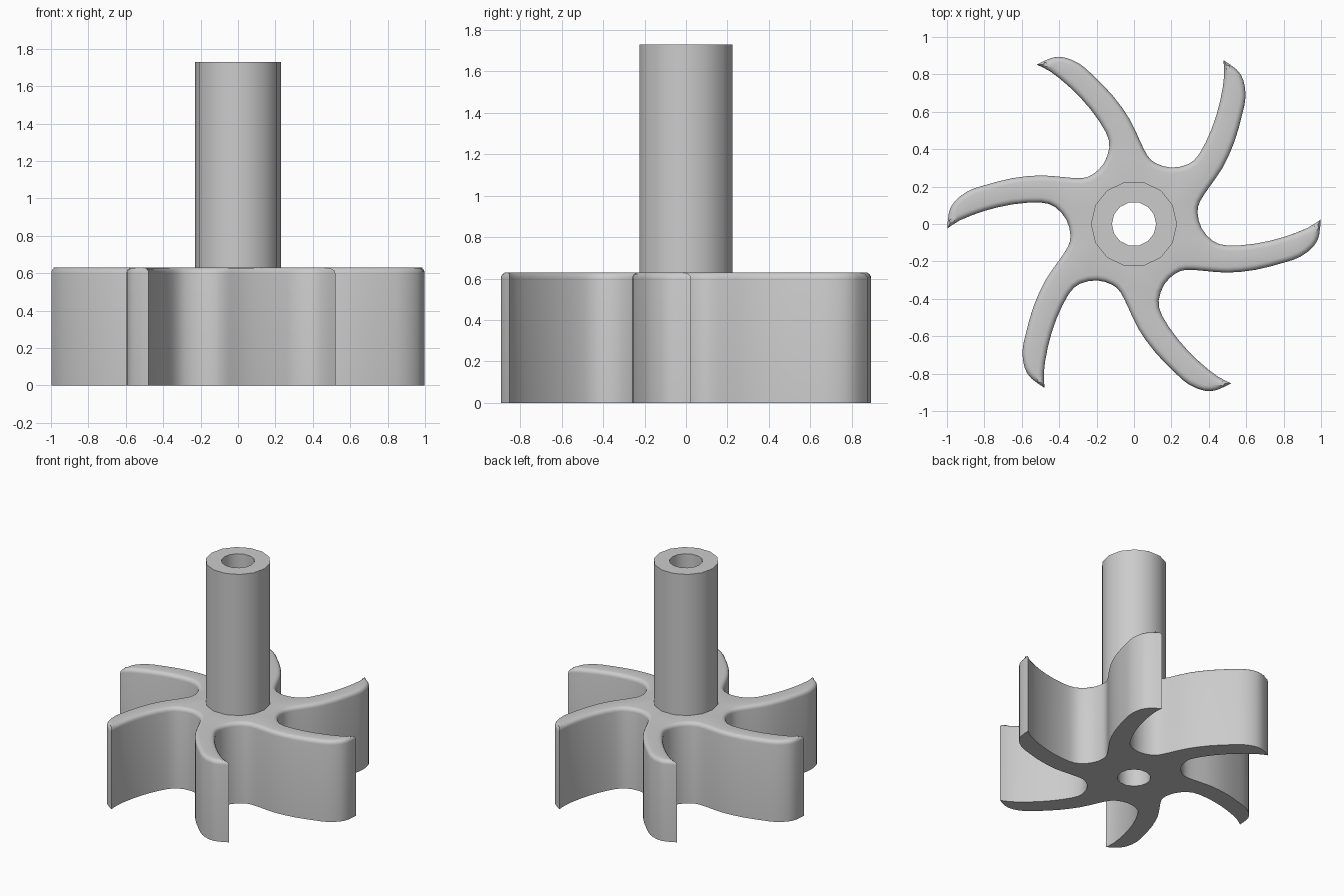
import bpy, bmesh, math
from mathutils import Vector, Matrix

cube = bpy.data.objects.get("Cube")
if cube:
    bpy.data.objects.remove(cube, do_unlink=True)

BLADES, HUB_TOP, SHAFT_TOP = 6, 0.63, 1.73
SHAFT_R, BORE_R, SIDES = 0.23, 0.118, 14
ROUND = 0.03   # top rim radius

grey = bpy.data.materials.new("plain grey")
grey.use_nodes = True
colour = (0.6, 0.6, 0.6, 1)
grey.diffuse_color = colour
grey.node_tree.nodes["Principled BSDF"].inputs["Base Color"].default_value = colour

# One curved blade: convex side out to the tip, concave side back to the valley
CONVEX = [(0.28, -0.245), (0.37, -0.25), (0.5, -0.26), (0.65, -0.245), (0.8, -0.207),
          (0.89, -0.175), (0.96, -0.12), (0.99, -0.06), (0.998, 0.025)]
CONCAVE = [(0.93, -0.02), (0.8, -0.07), (0.65, -0.105), (0.5, -0.115),
           (0.42, -0.09), (0.36, -0.02), (0.34, 0.06)]
TIP = len(CONVEX) - 1
SECTOR = [Vector(p) for p in CONVEX + CONCAVE]


def spline(a, b, c, d, t):
    """Smooth curve from b to c."""
    return 0.5 * (2 * b + (c - a) * t + (2 * a - 5 * b + 4 * c - d) * t ** 2
                  + (3 * b - a - 3 * c + d) * t ** 3)


def outline():
    """Whole smoothed outline, keeping each blade tip sharp."""
    turns = [Matrix.Rotation(i * math.tau / BLADES, 2) for i in range(BLADES)]
    pts = [m @ p for m in turns for p in SECTOR]
    n, k = len(pts), len(SECTOR)
    result = []
    for i in range(n):
        a, b, c, d = (pts[(i + j) % n] for j in (-1, 0, 1, 2))
        if i % k == TIP:
            a = b
        if (i + 1) % k == TIP:
            d = c
        result += [spline(a, b, c, d, t) for t in (0, 0.5)]
    return result


def inset(pts, dist):
    """Move a closed outline inwards with limited mitres."""
    result = []
    for i, p in enumerate(pts):
        e1 = (p - pts[i - 1]).normalized()
        e2 = (pts[(i + 1) % len(pts)] - p).normalized()
        n1, n2 = Vector((-e1.y, e1.x)), Vector((-e2.y, e2.x))
        mid = (n1 + n2).normalized()
        result.append(p + mid * dist / max(mid.dot(n1), 0.6))
    return result


def circle(radius):
    return [Vector((radius * math.cos(i * math.tau / SIDES),
                    radius * math.sin(i * math.tau / SIDES))) for i in range(SIDES)]


def ring(bm, pts, z):
    return [bm.verts.new((p.x, p.y, z)) for p in pts]


def bridge(bm, low, high):
    for i in range(len(low)):
        j = (i + 1) % len(low)
        bm.faces.new((low[i], low[j], high[j], high[i]))


def loop_edges(bm, verts):
    result = []
    for i, v in enumerate(verts):
        w = verts[(i + 1) % len(verts)]
        result.append(bm.edges.get((v, w)) or bm.edges.new((v, w)))
    return result


def finish(bm, name):
    bmesh.ops.recalc_face_normals(bm, faces=bm.faces[:])
    mesh = bpy.data.meshes.new(name)
    bm.to_mesh(mesh)
    bm.free()
    mesh.materials.append(grey)
    obj = bpy.data.objects.new(name, mesh)
    bpy.context.collection.objects.link(obj)
    bpy.ops.object.select_all(action="DESELECT")
    obj.select_set(True)
    bpy.context.view_layer.objects.active = obj
    bpy.ops.object.shade_smooth_by_angle(angle=math.radians(35))


# Bladed hub with a rounded top rim and flat underside
bm = bmesh.new()
shape = outline()
rings = [ring(bm, shape, 0)]
for step in range(5):
    a = step * math.pi / 8
    rings.append(ring(bm, inset(shape, ROUND * (1 - math.cos(a))),
                      HUB_TOP - ROUND * (1 - math.sin(a))))
for low, high in zip(rings, rings[1:]):
    bridge(bm, low, high)
bore_low = ring(bm, circle(BORE_R), 0)
shaft_low = ring(bm, circle(SHAFT_R), HUB_TOP)
for outer, hole, up in ((rings[0], bore_low, -1), (rings[-1], shaft_low, 1)):
    bmesh.ops.triangle_fill(bm, use_beauty=True, normal=(0, 0, up),
                            edges=loop_edges(bm, outer) + loop_edges(bm, hole))
finish(bm, "bladed_hub")

# Hollow shaft whose bore runs down through the hub
bm = bmesh.new()
path = [ring(bm, circle(r), z) for r, z in
        ((SHAFT_R, HUB_TOP), (SHAFT_R, SHAFT_TOP), (BORE_R, SHAFT_TOP), (BORE_R, 0))]
for low, high in zip(path, path[1:]):
    bridge(bm, low, high)
finish(bm, "hollow_shaft")
